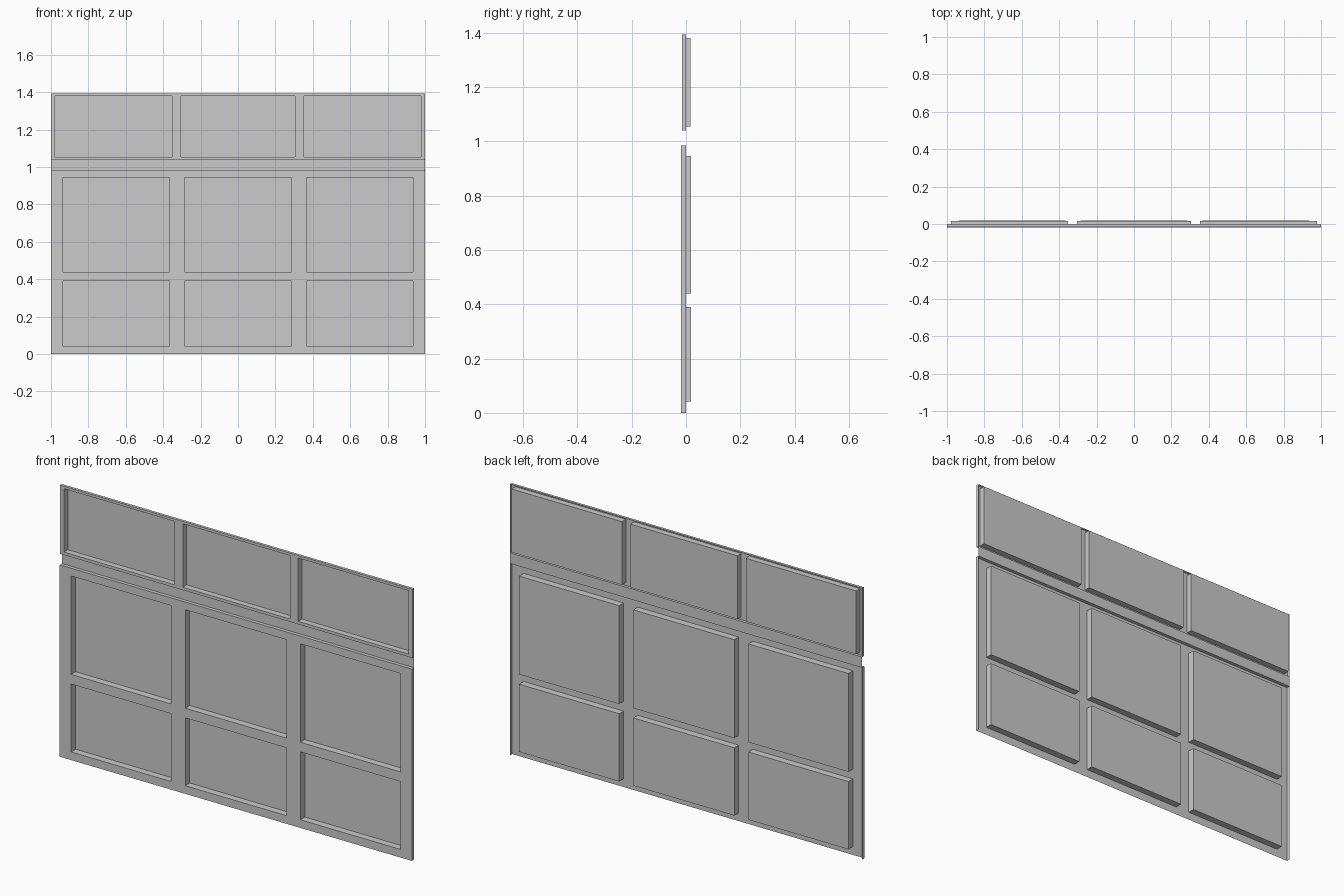
import bpy, bmesh

if "Cube" in bpy.data.objects:
    bpy.data.objects.remove(bpy.data.objects["Cube"])


def pressed_sheet(name, columns, rows, z0, z1, front, back, sides):
    """Thin pressed sheet: flat front, recessed panels, edges returned to y = 0."""
    bm = bmesh.new()

    def quad(*pts):
        bm.faces.new([bm.verts.new(p) for p in pts])

    # front face as a grid, with panel cells pushed back
    xs = [-1] + [v for c in columns for v in c] + [1]
    zs = [z0] + [v for r in rows for v in r] + [z1]
    for i, (a, b) in enumerate(zip(xs, xs[1:])):
        for j, (c, d) in enumerate(zip(zs, zs[1:])):
            panel = i % 2 == 1 and j % 2 == 1
            y = back if panel else front
            corners = [(a, c), (b, c), (b, d), (a, d)]
            quad(*[(p, y, q) for p, q in corners])
            if panel:
                for k in range(4):
                    (p, q), (r, s) = corners[k], corners[(k + 1) % 4]
                    quad((p, front, q), (r, front, s), (r, back, s), (p, back, q))

    # return flanges
    outline = {"bottom": ((-1, z0), (1, z0)), "right": ((1, z0), (1, z1)),
               "top": ((1, z1), (-1, z1)), "left": ((-1, z1), (-1, z0))}
    for side in sides:
        (p, q), (r, s) = outline[side]
        quad((p, front, q), (p, 0, q), (r, 0, s), (r, front, s))

    bmesh.ops.remove_doubles(bm, verts=bm.verts, dist=0.0002)
    bmesh.ops.recalc_face_normals(bm, faces=bm.faces)
    bm.faces.ensure_lookup_table()
    if bm.faces[0].normal.y > 0:
        bmesh.ops.reverse_faces(bm, faces=bm.faces)
    mesh = bpy.data.meshes.new(name)
    bm.to_mesh(mesh)
    bm.free()
    obj = bpy.data.objects.new(name, mesh)
    bpy.context.collection.objects.link(obj)
    return obj


# lower section: two rows of three panels
pressed_sheet("lower_panel", [(-.935, -.367), (-.287, .287), (.367, .935)],
              [(.042, .39), (.44, .945)], 0, .985, -.018, .018,
              ("left", "right", "top"))

# upper section: one row of three panels
pressed_sheet("upper_panel", [(-.979, -.352), (-.304, .304), (.352, .979)],
              [(1.055, 1.38)], 1.04, 1.393, -.014, .017,
              ("left", "right", "top", "bottom"))

# recessed strip joining both sections
pressed_sheet("joining_strip", [], [], .985, 1.04, 0, 0, ())
